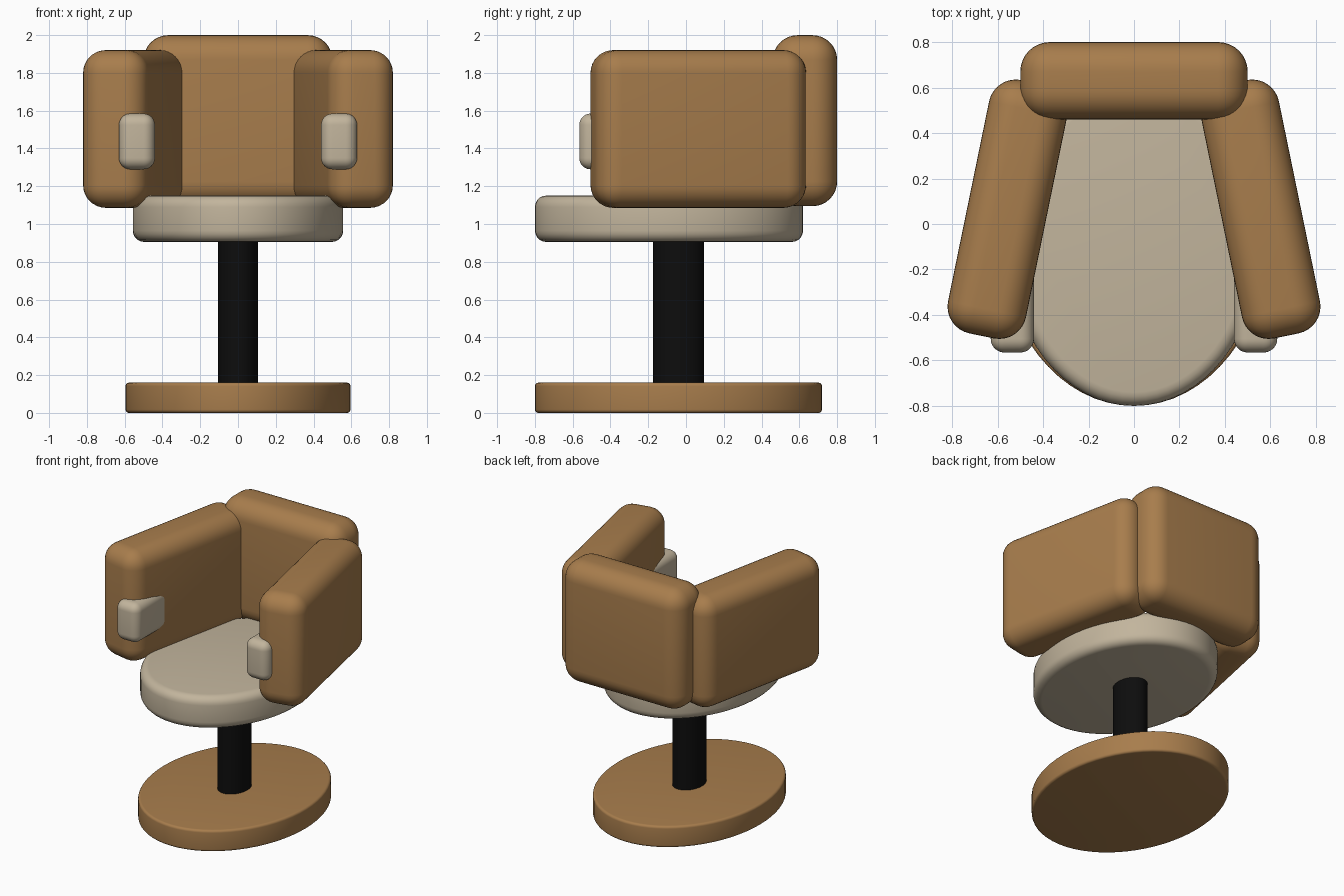
import bpy
import bmesh
import math
from mathutils import Matrix

cube = bpy.data.objects.get("Cube")
if cube:
    bpy.data.objects.remove(cube, do_unlink=True)


def material(name, color):
    m = bpy.data.materials.new(name)
    m.use_nodes = True
    m.diffuse_color = (*color, 1)
    bsdf = next(n for n in m.node_tree.nodes if n.type == 'BSDF_PRINCIPLED')
    bsdf.inputs["Base Color"].default_value = (*color, 1)
    return m


brown = material("tan leather", (0.39, 0.205, 0.073))
cream = material("cream fabric", (0.54, 0.46, 0.335))
black = material("black metal", (0.004, 0.004, 0.004))


def finish(name, bm, mat, bevel, segments, location, turn=0):
    """Turn a bmesh into a smooth object with rounded edges."""
    mesh = bpy.data.meshes.new(name)
    bm.to_mesh(mesh)
    bm.free()
    mesh.materials.append(mat)
    obj = bpy.data.objects.new(name, mesh)
    bpy.context.collection.objects.link(obj)
    obj.location = location
    obj.rotation_euler.z = turn
    if bevel:
        mod = obj.modifiers.new("rounding", 'BEVEL')
        mod.width = bevel
        mod.segments = segments
        mod.limit_method = 'ANGLE'
        mod.angle_limit = math.radians(40)
    bpy.ops.object.select_all(action='DESELECT')
    obj.select_set(True)
    bpy.context.view_layer.objects.active = obj
    if bevel:
        bpy.ops.object.modifier_apply(modifier="rounding")
    bpy.ops.object.shade_smooth_by_angle(angle=math.radians(35))
    return obj


def cushion(name, mat, size, location, bevel, turn=0):
    bm = bmesh.new()
    bmesh.ops.create_cube(bm, size=1, matrix=Matrix.Diagonal((*size, 1)))
    return finish(name, bm, mat, bevel, 8, location, turn)


def oval(name, mat, rx, ry, y, bottom, top, bevel):
    bm = bmesh.new()
    bmesh.ops.create_cone(bm, cap_ends=True, segments=64, radius1=1, radius2=1, depth=1,
                          matrix=Matrix.Diagonal((rx, ry, top - bottom, 1)))
    return finish(name, bm, mat, bevel, 5, (0, y, (bottom + top) / 2))


# Pedestal and seat
oval("base", brown, 0.595, 0.76, -0.04, 0, 0.16, 0.018)
oval("post", black, 0.105, 0.135, -0.04, 0.14, 0.93, 0)
oval("seat", cream, 0.557, 0.71, -0.09, 0.905, 1.15, 0.06)

# Backrest
cushion("backrest", brown, (1.0, 0.34, 0.905), (0, 0.63, 1.547), 0.13)

# Angled side cushions with grips at the front
for side, label in ((1, "left"), (-1, "right")):
    cushion(label + "_arm", brown, (0.35, 1.137, 0.835), (side * 0.556, 0.065, 1.503),
            0.12, side * math.radians(11.6))
    cushion(label + "_grip", cream, (0.19, 0.38, 0.295), (side * 0.535, -0.375, 1.437), 0.06)
